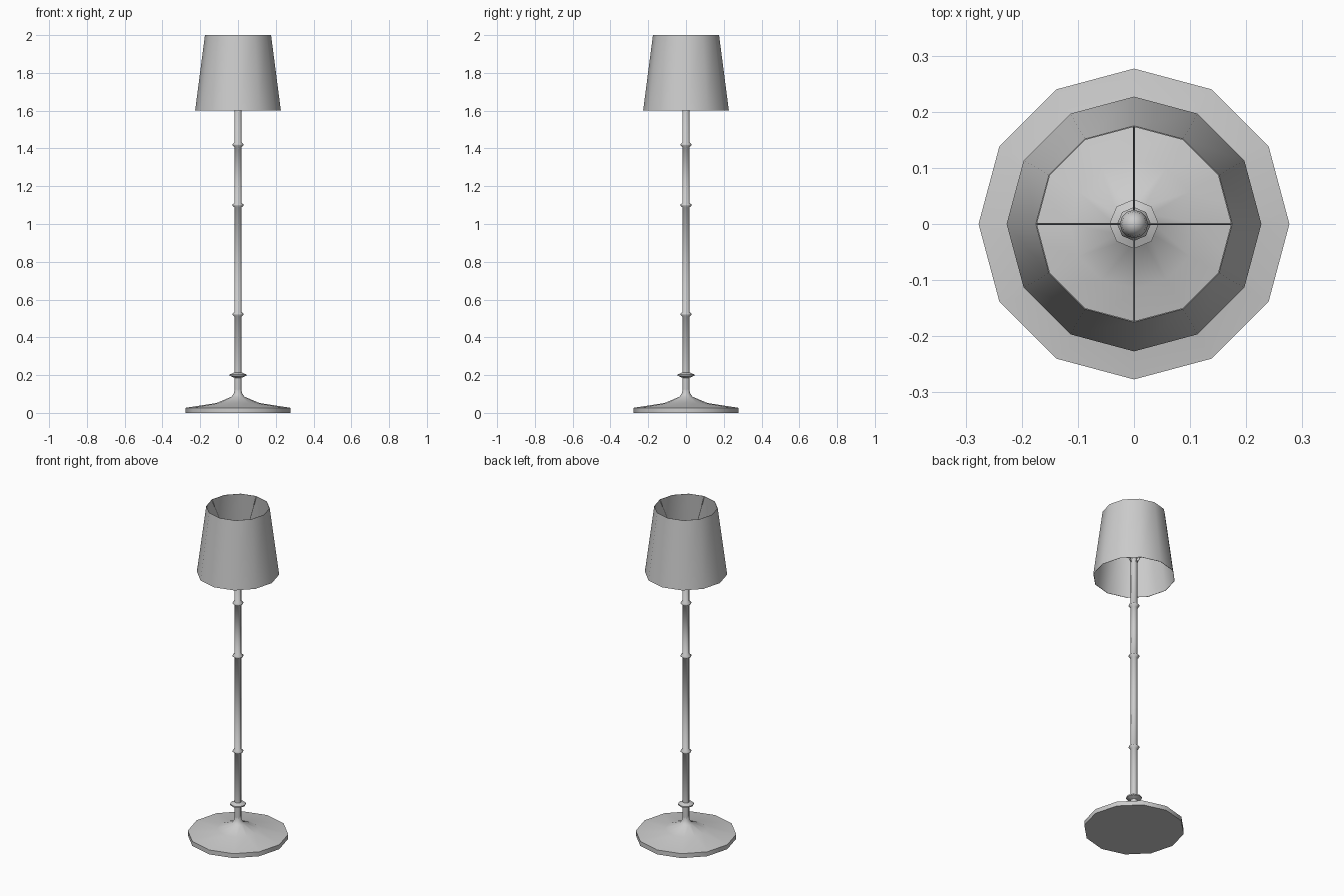
import bpy, bmesh, math
from mathutils import Vector

if "Cube" in bpy.data.objects:
    bpy.data.objects.remove(bpy.data.objects["Cube"])


def lathe(name, profile, sides, angle=40):
    """Revolve (radius, z) points round z; radius 0 makes a pole point."""
    bm = bmesh.new()
    rings = []
    for r, z in profile:
        if r == 0:
            rings.append([bm.verts.new((0, 0, z))] * sides)
        else:
            rings.append([bm.verts.new((r * math.cos(2 * math.pi * i / sides),
                                        r * math.sin(2 * math.pi * i / sides), z))
                          for i in range(sides)])
    for a, b in zip(rings, rings[1:]):
        for i in range(sides):
            j = (i + 1) % sides
            quad = list(dict.fromkeys((a[i], a[j], b[j], b[i])))
            bm.faces.new(quad)
    bmesh.ops.recalc_face_normals(bm, faces=bm.faces)
    mesh = bpy.data.meshes.new(name)
    bm.to_mesh(mesh)
    bm.free()
    ob = bpy.data.objects.new(name, mesh)
    bpy.context.collection.objects.link(ob)
    bpy.context.view_layer.objects.active = ob
    ob.select_set(True)
    bpy.ops.object.shade_smooth_by_angle(angle=math.radians(angle))
    ob.select_set(False)
    return ob


# Wide foot: a disc with a flared top running up into the pole
lathe("base", [(0, 0), (0.277, 0), (0.277, 0.027), (0.115, 0.052), (0.035, 0.085),
               (0.021, 0.105), (0.018, 0.125), (0, 0.125)], 12)

# Eight-sided pole with turned collars
profile = [(0, 0.1), (0.019, 0.1)]
for z, r, h in [(0.2, 0.044, 0.014), (0.522, 0.03, 0.012),
                (1.1, 0.03, 0.012), (1.42, 0.03, 0.012)]:
    profile += [(0.019, z - h), (r, z - h * 0.25), (r, z + h * 0.25), (0.019, z + h)]
profile += [(0.019, 1.71), (0, 1.71)]
lathe("pole", profile, 8, 50)

# Bulb standing on the pole
lathe("bulb", [(0, 1.70), (0.015, 1.705), (0.021, 1.73), (0.025, 1.76),
               (0.022, 1.78), (0.013, 1.793), (0, 1.797)], 12, 60)

# Open tapered shade with a thin wall
t = 0.002
lathe("shade", [(0.227, 1.6), (0.175, 2.0), (0.175 - t, 2.0),
                (0.227 - t, 1.6), (0.227, 1.6)], 12)

# Four thin wires from the pole head up to the shade rim
for i in range(4):
    a = i * math.pi / 2
    d = Vector((math.cos(a), math.sin(a), 0))
    start, end = d * 0.017 + Vector((0, 0, 1.69)), d * 0.174 + Vector((0, 0, 1.995))
    bpy.ops.mesh.primitive_cylinder_add(vertices=4, radius=0.002,
                                        depth=(end - start).length,
                                        location=(start + end) / 2)
    wire = bpy.context.object
    wire.name = f"shade_wire_{i + 1}"
    wire.rotation_euler = (end - start).to_track_quat('Z', 'Y').to_euler()
